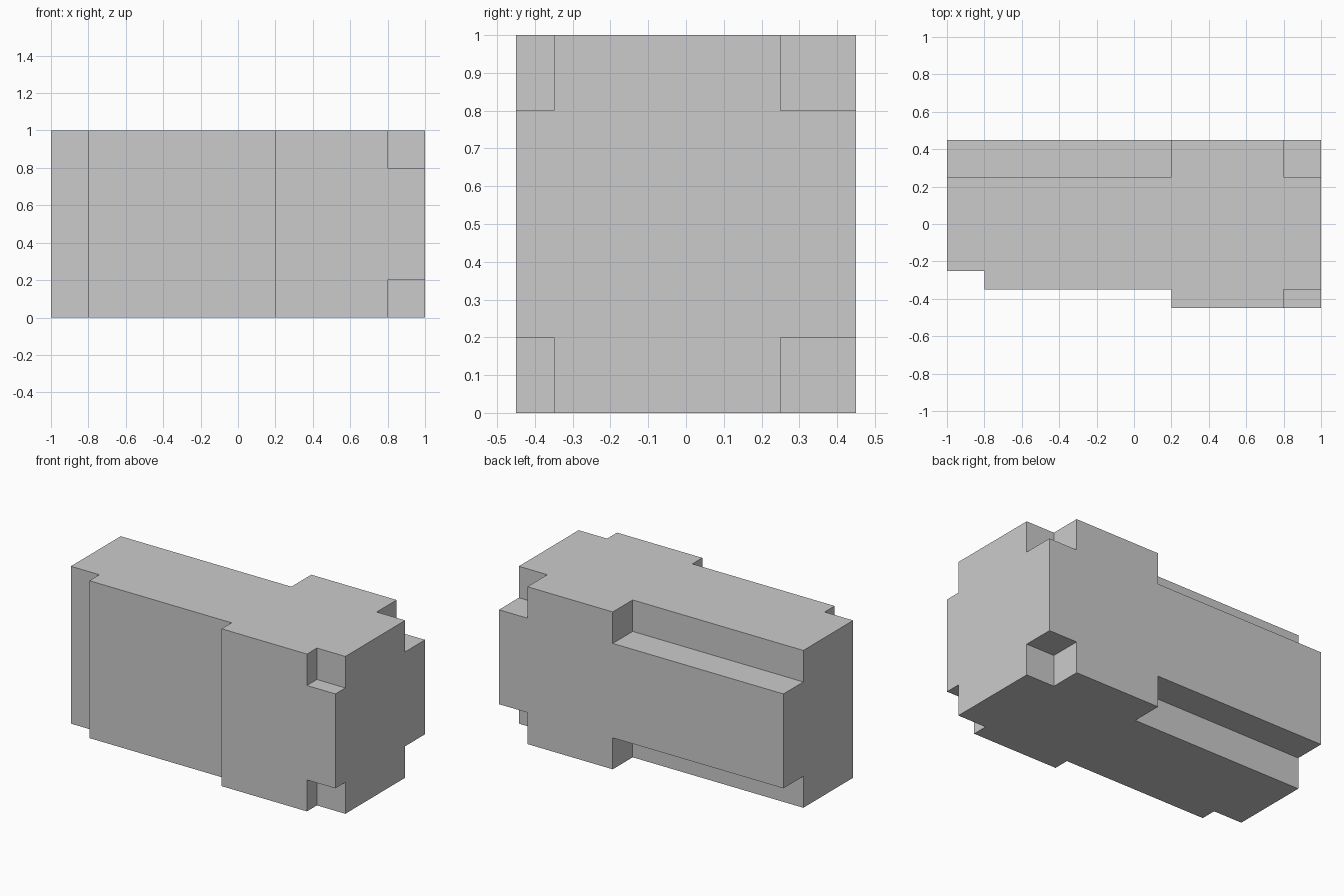
import bpy, bmesh

if "Cube" in bpy.data.objects:
    bpy.data.objects.remove(bpy.data.objects["Cube"])

# Plan outline of the stepped block (x, y)
PROFILE = [(-1, -0.25), (-0.8, -0.25), (-0.8, -0.35), (0.2, -0.35),
           (0.2, -0.45), (1, -0.45), (1, 0.45), (-1, 0.45)]
OVER = 0.1  # cutters overshoot the outer faces


def make_object(name, bm):
    bmesh.ops.recalc_face_normals(bm, faces=bm.faces)
    mesh = bpy.data.meshes.new(name)
    bm.to_mesh(mesh)
    bm.free()
    obj = bpy.data.objects.new(name, mesh)
    bpy.context.collection.objects.link(obj)
    return obj


def make_prism(name, outline, z0, z1):
    bm = bmesh.new()
    base = bm.faces.new([bm.verts.new((x, y, z0)) for x, y in outline])
    grown = bmesh.ops.extrude_face_region(bm, geom=[base])["geom"]
    verts = [v for v in grown if isinstance(v, bmesh.types.BMVert)]
    bmesh.ops.translate(bm, verts=verts, vec=(0, 0, z1 - z0))
    # the base face may remain or be replaced, depending on the extrude
    if not any(all(abs(v.co.z - z0) < 1e-6 for v in f.verts) for f in bm.faces):
        bm.faces.new([v for v in bm.verts if v not in verts])
    return make_object(name, bm)


# Main body
body = make_prism("stepped_block", PROFILE, 0, 1)

# Edge notches, cut alike at top and bottom: x0, x1, y0, y1
NOTCHES = {
    "back_rebate": (-1 - OVER, 0.2, 0.25, 0.45 + OVER),
    "back_corner_notch": (0.8, 1 + OVER, 0.25, 0.45 + OVER),
    "front_corner_notch": (0.8, 1 + OVER, -0.45 - OVER, -0.35),
}
for name, (x0, x1, y0, y1) in NOTCHES.items():
    for end, z0, z1 in (("top", 0.8, 1 + OVER), ("bottom", -OVER, 0.2)):
        outline = [(x0, y0), (x1, y0), (x1, y1), (x0, y1)]
        cutter = make_prism(f"{end}_{name}_cutter", outline, z0, z1)
        cutter.hide_render = True
        cutter.hide_set(True)
        cut = body.modifiers.new(f"{end}_{name}", 'BOOLEAN')
        cut.operation = 'DIFFERENCE'
        cut.solver = 'EXACT'
        cut.object = cutter
